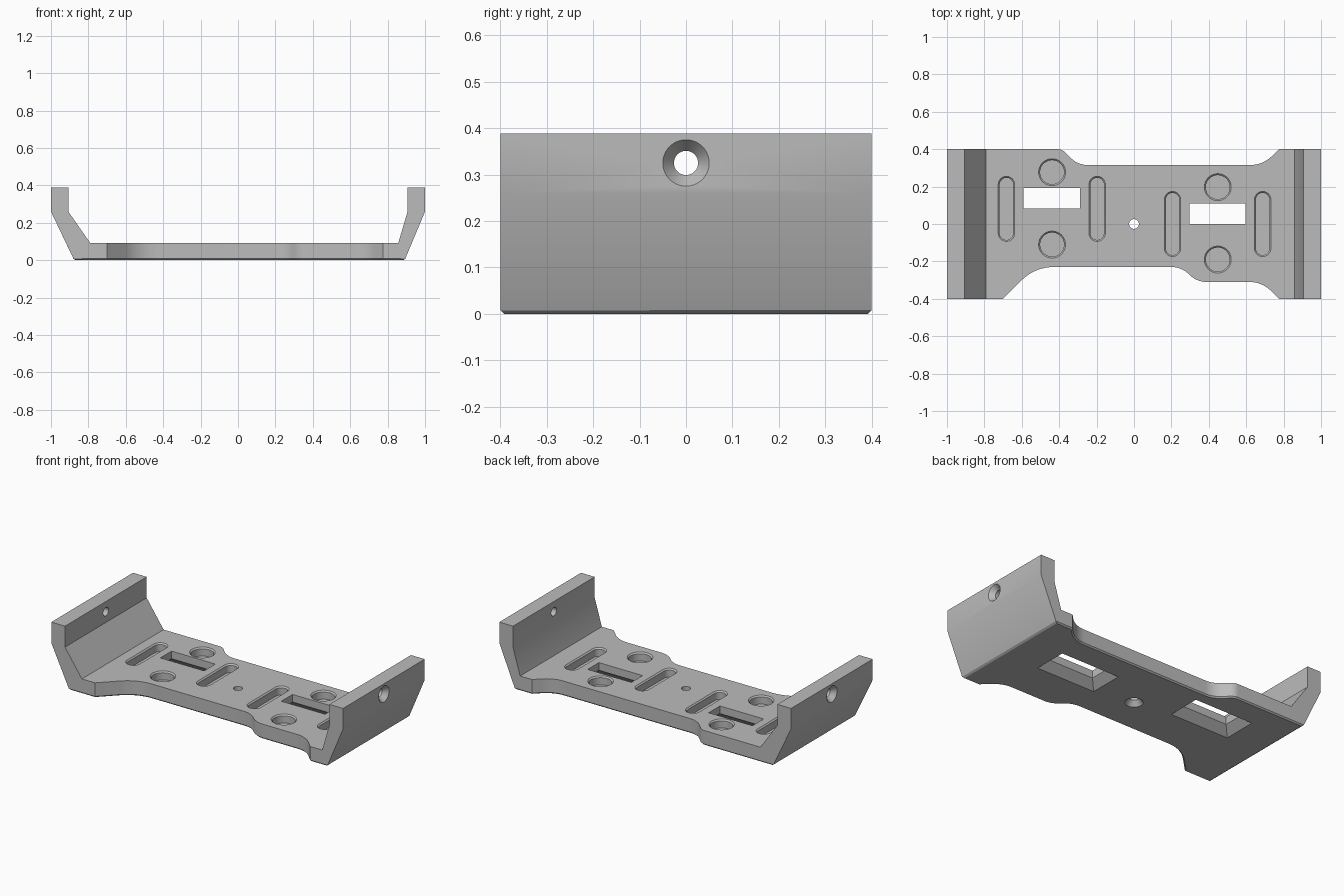
import bpy, bmesh
from math import sin, cos, pi, tan
from mathutils import Vector

default = bpy.data.objects.get("Cube")
if default:
    bpy.data.objects.remove(default, do_unlink=True)

grey = bpy.data.materials.new("plain grey")
grey.use_nodes = True
grey.diffuse_color = (0.5, 0.5, 0.5, 1)
grey.node_tree.nodes["Principled BSDF"].inputs["Base Color"].default_value = (0.5, 0.5, 0.5, 1)


def loft(bm, loops):
    """Closed solid through stacked loops of equal length."""
    rings = [[bm.verts.new(p) for p in loop] for loop in loops]
    n = len(rings[0])
    bm.faces.new(rings[0])
    bm.faces.new(rings[-1])
    for a, b in zip(rings, rings[1:]):
        for i in range(n):
            j = (i + 1) % n
            bm.faces.new((a[i], a[j], b[j], b[i]))


def finish(name, bm):
    bmesh.ops.recalc_face_normals(bm, faces=bm.faces[:])
    mesh = bpy.data.meshes.new(name)
    bm.to_mesh(mesh)
    bm.free()
    mesh.materials.append(grey)
    ob = bpy.data.objects.new(name, mesh)
    bpy.context.collection.objects.link(ob)
    return ob


def boolean(target, cutter, operation):
    mod = target.modifiers.new(operation.lower(), 'BOOLEAN')
    mod.operation, mod.solver, mod.object = operation, 'EXACT', cutter
    bpy.context.view_layer.objects.active = target
    bpy.ops.object.modifier_apply(modifier=mod.name)
    bpy.data.objects.remove(cutter, do_unlink=True)


def rounded(corners, steps=8):
    """Polygon with a fillet radius on each corner (x, y, r)."""
    out = []
    for i, (x, y, r) in enumerate(corners):
        p = Vector((x, y))
        if r == 0:
            out.append(p)
            continue
        a = (Vector(corners[i - 1][:2]) - p).normalized()
        b = (Vector(corners[(i + 1) % len(corners)][:2]) - p).normalized()
        half = a.angle(b) / 2
        centre = p + (a + b).normalized() * r / sin(half)
        start, end = p + a * r / tan(half), p + b * r / tan(half)
        for k in range(steps + 1):
            way = start.lerp(end, k / steps) - centre
            out.append(centre + way.normalized() * r)
    return out


def stadium(cx, cy, r, half, z, n=48):
    pts = []
    for i in range(n):
        t = (i + 0.5) * 2 * pi / n
        pts.append((cx + r * cos(t), cy + r * sin(t) + (half if sin(t) > 0 else -half), z))
    return pts


def rectangle(cx, cy, grow, z):
    w, d = 0.15 + grow, 0.055 + grow
    return [(cx + sx * w, cy + sy * d, z) for sx, sy in ((-1, -1), (1, -1), (1, 1), (-1, 1))]


# Cradle section: floor plate with two bent end walls
section = [(-0.876, 0), (0.891, 0), (1, 0.26), (1, 0.388), (0.906, 0.388), (0.906, 0.258),
           (0.857, 0.092), (-0.79, 0.092), (-0.906, 0.258), (-0.906, 0.388), (-1, 0.388), (-1, 0.26)]
bm = bmesh.new()
loft(bm, [[(x, y, z) for x, z in section] for y in (-0.5, 0.5)])
bracket = finish("bracket", bm)

# Waisted plan outline
outline = rounded([
    (-1.2, -0.4, 0), (-0.70, -0.4, 0), (-0.53, -0.23, 0.24), (0.255, -0.23, 0.13),
    (0.335, -0.31, 0.13), (0.685, -0.31, 0.16), (0.775, -0.4, 0), (1.2, -0.4, 0),
    (1.2, 0.4, 0), (0.775, 0.4, 0), (0.69, 0.315, 0.17), (-0.30, 0.315, 0.13),
    (-0.385, 0.4, 0.06), (-1.2, 0.4, 0)])
bm = bmesh.new()
loft(bm, [[(p.x, p.y, z) for p in outline] for z in (-1, 1)])
boolean(bracket, finish("outline_cutter", bm), 'INTERSECT')

# Small chamfer round the underside
bm = bmesh.new()
bm.from_mesh(bracket.data)
rim = [e for e in bm.edges if all(abs(v.co.z) < 1e-4 for v in e.verts)
       and any(f.normal.z > -0.99 for f in e.link_faces)]
bmesh.ops.bevel(bm, geom=rim, offset=0.008, segments=1, affect='EDGES')
bm.to_mesh(bracket.data)
bm.free()

bm = bmesh.new()
# Blind round pockets and slots with chamfered mouths
pockets = [(x, y, 0.064, 0) for x, y in ((-0.438, 0.277), (-0.438, -0.11), (0.448, 0.197), (0.448, -0.19))]
pockets += [(x, y, 0.036, 0.13) for x, y in ((-0.682, 0.081), (-0.197, 0.081), (0.206, 0), (0.688, 0))]
for x, y, r, half in pockets:
    loft(bm, [stadium(x, y, r + g, half, z) for g, z in ((0, 0.04), (0, 0.084), (0.016, 0.1))])

# Rectangular windows, flared underneath
for x, y in ((-0.44, 0.137), (0.447, 0.055)):
    loft(bm, [rectangle(x, y, g, z) for g, z in ((0.06, -0.009), (0, 0.045), (0, 0.2))])

# Countersunk screw holes: centre from below, walls from outside
screw = [stadium(0, 0, r, 0, h) for r, h in ((0.058, -0.01), (0.026, 0.03), (0.026, 0.2))]
loft(bm, screw)
for side in (-1, 1):
    loft(bm, [[(side * (1 - h), a, 0.325 + b) for a, b, h in ring] for ring in screw])
boolean(bracket, finish("hole_cutter", bm), 'DIFFERENCE')

bpy.ops.object.select_all(action='DESELECT')
bracket.select_set(True)
bpy.context.view_layer.objects.active = bracket
bpy.ops.object.shade_smooth_by_angle(angle=pi / 7)
